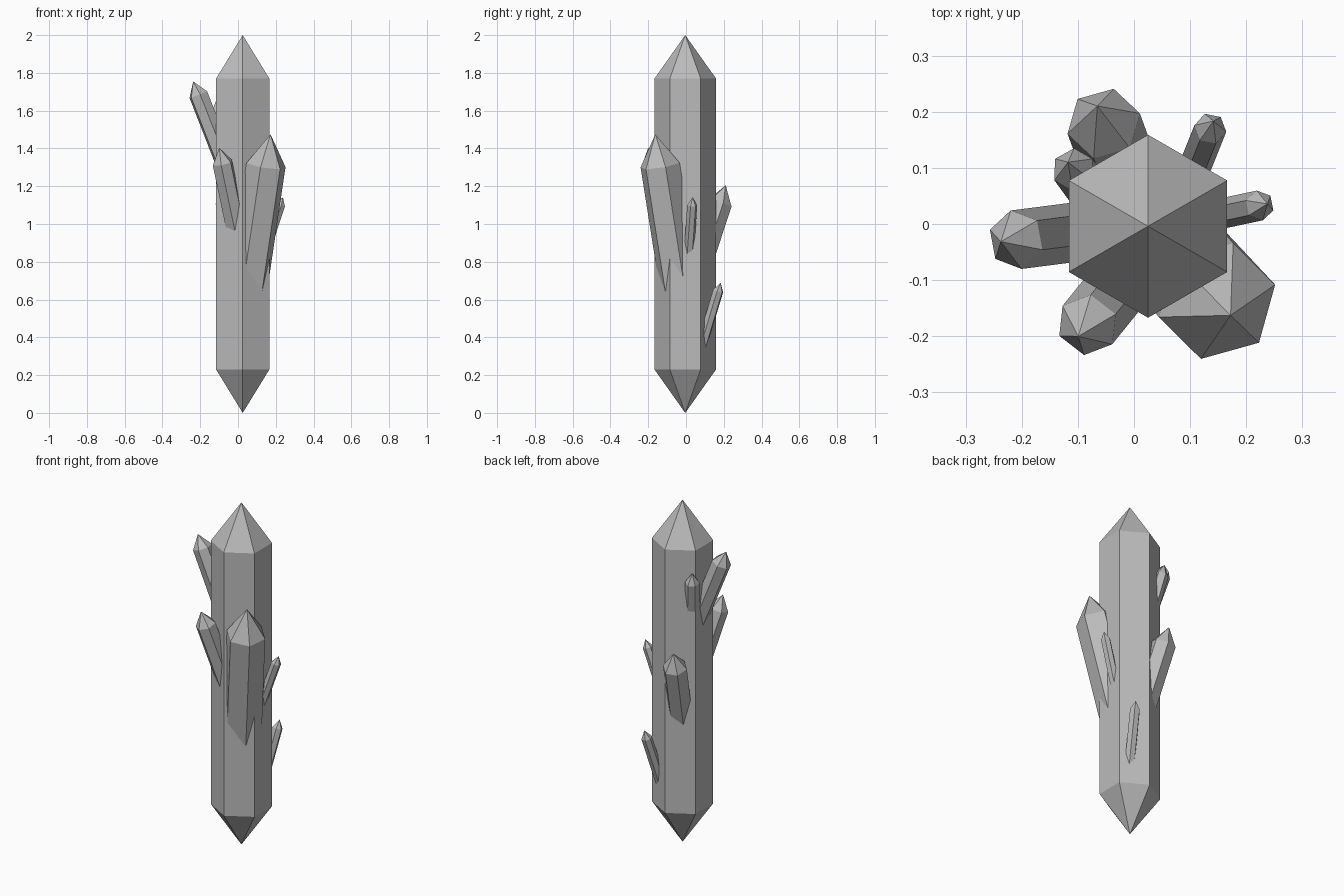
import bpy
import math
from mathutils import Vector

if "Cube" in bpy.data.objects:
    bpy.data.objects.remove(bpy.data.objects["Cube"])

stone = bpy.data.materials.new("grey_crystal")
stone.diffuse_color = (0.5, 0.5, 0.5, 1)
stone.use_nodes = True
stone.node_tree.nodes["Principled BSDF"].inputs["Base Color"].default_value = stone.diffuse_color


def crystal(name, ring, tip, radius, angle, length, bottom_tip):
    """Six-sided prism with a pyramid at each end; 'ring' is the centre of the upper shoulder."""
    ring, tip = Vector(ring), Vector(tip)
    axis = (tip - ring).normalized()
    # cross-section directions, perpendicular to the axis
    a = math.radians(angle)
    u = Vector((math.cos(a), math.sin(a), 0))
    u = (u - axis * u.dot(axis)).normalized()
    v = axis.cross(u)
    base = ring - axis * length
    verts = []
    for centre in (base, ring):
        for i in range(6):
            t = i * math.pi / 3
            verts.append(centre + radius * (u * math.cos(t) + v * math.sin(t)))
    verts += [base - axis * bottom_tip, tip]
    faces = []
    for i in range(6):
        j = (i + 1) % 6
        faces += [(i, j, j + 6, i + 6), (i + 6, j + 6, 13), (j, i, 12)]
    mesh = bpy.data.meshes.new(name)
    mesh.from_pydata(verts, [], faces)
    mesh.materials.append(stone)
    obj = bpy.data.objects.new(name, mesh)
    bpy.context.collection.objects.link(obj)


def shoot(name, ring, slope, tip_height, radius, angle, length):
    """Side crystal leaning by slope (x, y per unit of z), rooted inside the main column."""
    tip = (ring[0] + slope[0] * tip_height, ring[1] + slope[1] * tip_height, ring[2] + tip_height)
    crystal(name, ring, tip, radius, angle, length, radius)


# Main column
crystal("main_column", (0.025, -0.004, 1.77), (0.025, -0.004, 2.0), 0.163, 90, 1.54, 0.23)

# Side crystals
shoot("large_front_right_crystal", (0.148, -0.137, 1.312), (0.148, -0.158), 0.163, 0.108, -45, 0.95)
shoot("front_left_crystal", (-0.083, -0.180, 1.325), (-0.21, -0.26), 0.078, 0.056, 261, 0.5)
shoot("upper_left_crystal", (-0.210, -0.028, 1.685), (-0.39, -0.05), 0.07, 0.053, 101, 0.55)
shoot("back_crystal", (-0.054, 0.179, 1.11), (-0.12, 0.33), 0.095, 0.067, 77, 0.45)
shoot("small_back_left_crystal", (-0.108, 0.097, 1.59), (-0.16, 0.22), 0.06, 0.039, 90, 0.4)
shoot("small_back_right_crystal", (0.136, 0.170, 0.645), (0.12, 0.30), 0.045, 0.029, 50, 0.35)
shoot("small_right_crystal", (0.224, 0.033, 1.10), (0.33, 0.07), 0.042, 0.027, 40, 0.32)
